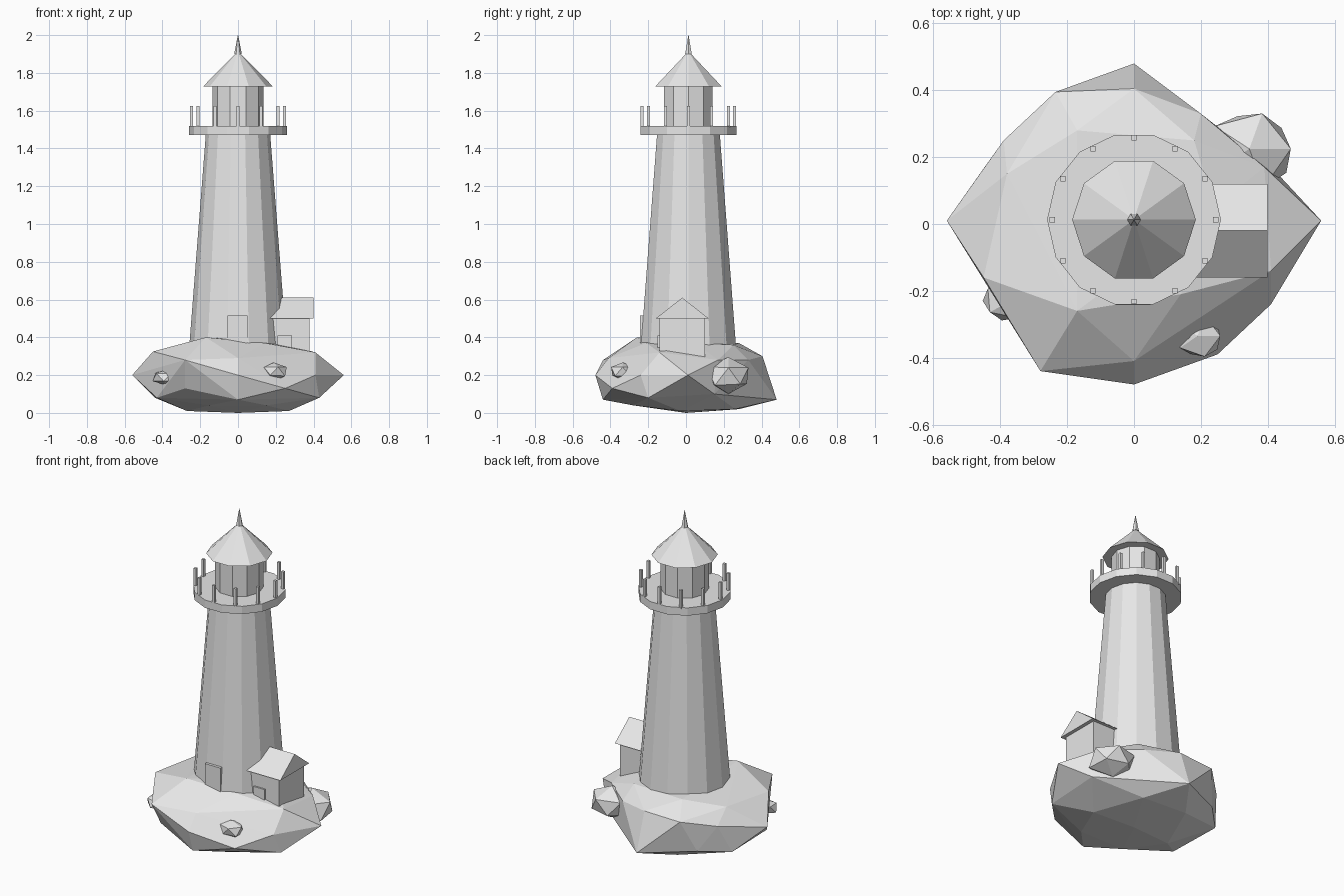
import bpy
import bmesh
import math
import random
from mathutils import Vector

cube = bpy.data.objects.get("Cube")
if cube:
    bpy.data.objects.remove(cube, do_unlink=True)

CENTRE_Y = 0.013

stone = bpy.data.materials.new("pale_grey")
stone.use_nodes = True
stone.diffuse_color = (0.8, 0.8, 0.8, 1)
stone.node_tree.nodes["Principled BSDF"].inputs["Base Color"].default_value = stone.diffuse_color


def finish(bm, name):
    """Turn a bmesh into a flat-shaded object."""
    bmesh.ops.recalc_face_normals(bm, faces=bm.faces)
    mesh = bpy.data.meshes.new(name)
    bm.to_mesh(mesh)
    bm.free()
    mesh.materials.append(stone)
    obj = bpy.data.objects.new(name, mesh)
    bpy.context.collection.objects.link(obj)
    return obj


def frustum(name, sides, low, high):
    """Upright faceted solid; low and high are (radius, z), a vertex faces +x."""
    bm = bmesh.new()
    rings = []
    for radius, z in (low, high):
        angles = [math.tau * i / sides for i in range(sides)]
        rings.append([bm.verts.new((radius * math.cos(a), CENTRE_Y + radius * math.sin(a), z))
                      for a in angles])
    for i in range(sides):
        j = (i + 1) % sides
        bm.faces.new((rings[0][i], rings[0][j], rings[1][j], rings[1][i]))
    bm.faces.new(rings[0])
    bm.faces.new(rings[1])
    return finish(bm, name)


def box(name, low, high):
    """Box between two opposite corners."""
    low, high = Vector(low), Vector(high)
    bm = bmesh.new()
    bmesh.ops.create_cube(bm, size=1)
    for v in bm.verts:
        v.co = (low + high) / 2 + v.co * (high - low)
    return finish(bm, name)


def boulder(name, centre, radii, seed):
    """Small rough rock from a jittered icosphere."""
    rng = random.Random(seed)
    bm = bmesh.new()
    bmesh.ops.create_icosphere(bm, subdivisions=1, radius=1)
    for v in bm.verts:
        v.co = Vector(centre) + v.co * Vector(radii) * rng.uniform(0.9, 1.1)
    return finish(bm, name)


# Rocky island: hull round its corner points, from the bottom up
corners = [
    (-0.27, -0.03, 0.01), (0.27, -0.03, 0.01), (0, 0, 0), (-0.14, 0.28, 0.02), (0.15, 0.26, 0.02),
    (-0.15, -0.28, 0.04), (0.15, -0.28, 0.04),
    (-0.28, -0.35, 0.13), (0, -0.44, 0.07), (0.25, -0.39, 0.13), (0.43, -0.2, 0.08),
    (-0.43, -0.17, 0.08), (-0.44, 0.18, 0.08), (0, 0.48, 0.07), (0.43, 0.15, 0.1), (-0.3, 0.32, 0.1),
    (-0.56, 0.01, 0.2), (0.56, 0.01, 0.2), (0, -0.48, 0.2), (0.41, -0.24, 0.2),
    (-0.28, -0.44, 0.28), (-0.45, -0.16, 0.325), (0, -0.41, 0.29), (0.41, -0.14, 0.32),
    (-0.39, 0.25, 0.25), (-0.235, 0.395, 0.29), (0, 0.405, 0.3), (0.2, 0.33, 0.28),
    (0.39, 0.17, 0.28), (-0.17, -0.26, 0.4), (0.14, -0.21, 0.37), (-0.17, 0.28, 0.37),
    (0.18, 0.25, 0.36), (-0.38, 0.15, 0.33), (0.24, 0.05, 0.37),
]
bm = bmesh.new()
for corner in corners:
    bm.verts.new(corner)
hull = bmesh.ops.convex_hull(bm, input=bm.verts)
unused = {v for v in hull["geom_interior"] if isinstance(v, bmesh.types.BMVert)}
bmesh.ops.delete(bm, geom=list(unused), context="VERTS")
finish(bm, "island")

# Loose rocks on the slopes
boulder("front_rock", (0.19, -0.335, 0.22), (0.075, 0.07, 0.05), 2)
boulder("right_rock", (-0.37, -0.23, 0.19), (0.085, 0.065, 0.045), 5)
boulder("back_rock", (0.345, 0.225, 0.195), (0.14, 0.125, 0.1), 8)

# Tower, gallery, lantern and roof
frustum("tower", 14, (0.27, 0.2), (0.17, 1.48))
frustum("gallery", 14, (0.26, 1.472), (0.26, 1.52))
frustum("lantern_room", 10, (0.135, 1.52), (0.135, 1.74))
frustum("lantern_roof", 10, (0.185, 1.728), (0.01, 1.905))
frustum("spire", 6, (0.02, 1.9), (0.001, 2.0))

# Railing posts
POSTS, HALF = 12, 0.008
for i in range(POSTS):
    a = math.tau * i / POSTS
    x, y = 0.245 * math.cos(a), CENTRE_Y + 0.245 * math.sin(a)
    box("railing_post", (x - HALF, y - HALF, 1.51), (x + HALF, y + HALF, 1.625))

# Doors
box("tower_door", (-0.055, -0.243, 0.36), (0.05, -0.2, 0.515))
box("cottage_door", (0.21, -0.15, 0.3), (0.285, -0.13, 0.41))

# Cottage with a gabled roof running along x
box("cottage", (0.185, -0.14, 0.25), (0.378, 0.1, 0.505))
bm = bmesh.new()
gables = [[bm.verts.new((x, y, z)) for y, z in ((-0.16, 0.5), (0.12, 0.5), (-0.02, 0.61))]
          for x in (0.165, 0.4)]
for i in range(3):
    j = (i + 1) % 3
    bm.faces.new((gables[0][i], gables[0][j], gables[1][j], gables[1][i]))
for gable in gables:
    bm.faces.new(gable)
finish(bm, "cottage_roof")
